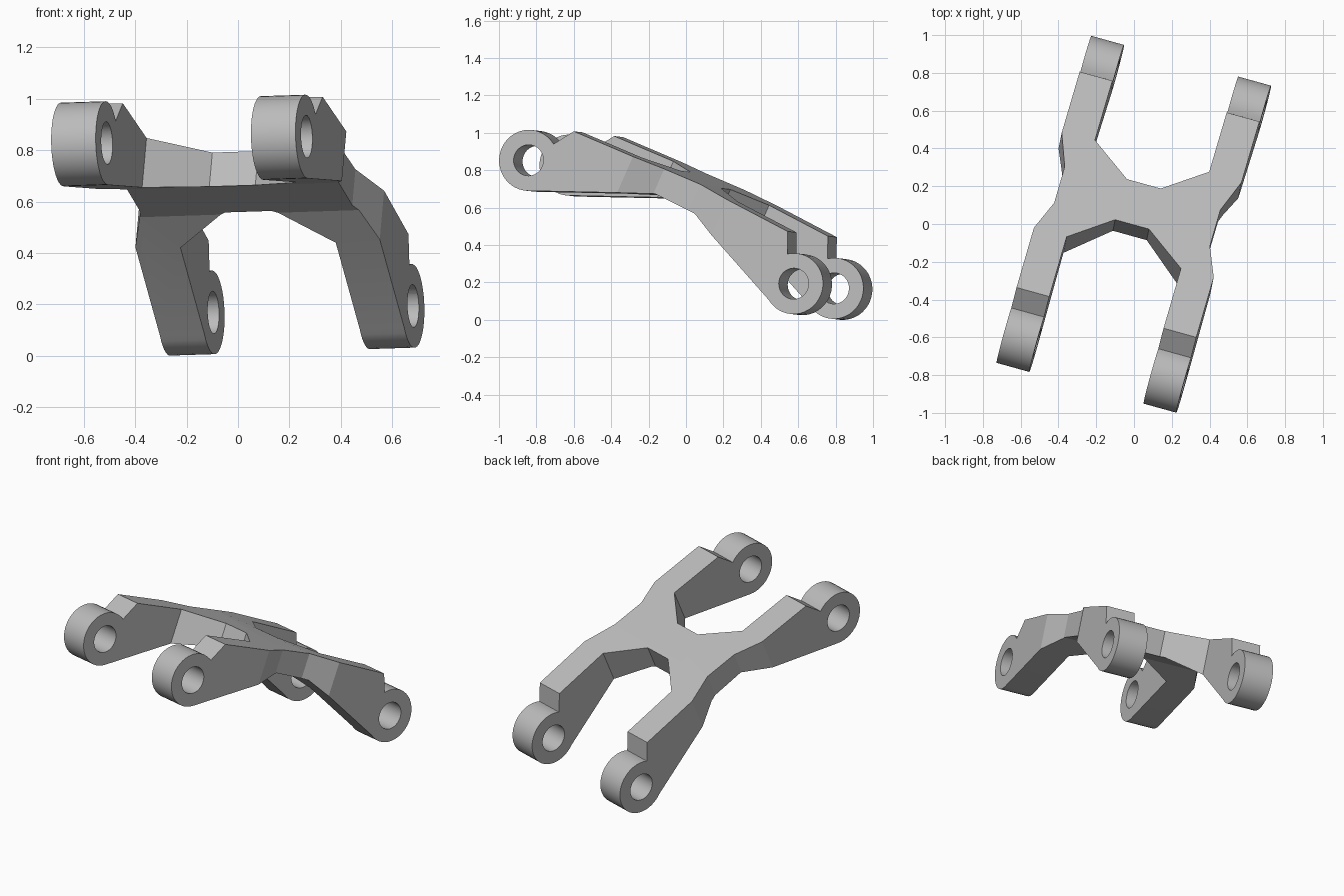
import bpy, bmesh, math
from mathutils import Matrix, Vector

cube = bpy.data.objects.get("Cube")
if cube:
    bpy.data.objects.remove(cube)

grey = bpy.data.materials.new("plain_grey")
grey.use_nodes = True
grey.diffuse_color = (0.5, 0.5, 0.5, 1)
grey.node_tree.nodes["Principled BSDF"].inputs["Base Color"].default_value = (0.5, 0.5, 0.5, 1)

FRONT, BACK = (-0.74, 0.845), (0.737, 0.185)   # eye centres in (y, z)
RING, BORE = 0.163, 0.083
INNER, OUTER, WAIST = 0.314, 0.494, 0.428


def prism(name, low, high):
    """Closed solid between two matching loops of points."""
    bm = bmesh.new()
    a = [bm.verts.new(p) for p in low]
    b = [bm.verts.new(p) for p in high]
    bm.faces.new(a)
    bm.faces.new(b)
    for i in range(len(a)):
        j = (i + 1) % len(a)
        bm.faces.new((a[i], a[j], b[j], b[i]))
    bmesh.ops.recalc_face_normals(bm, faces=bm.faces)
    mesh = bpy.data.meshes.new(name)
    bm.to_mesh(mesh)
    bm.free()
    mesh.materials.append(grey)
    obj = bpy.data.objects.new(name, mesh)
    bpy.context.collection.objects.link(obj)
    return obj


def arc(centre, start, end, steps):
    """Points around an eye, angles in degrees."""
    angles = [math.radians(start + (end - start) * i / steps) for i in range(steps + 1)]
    return [(centre[0] + RING * math.cos(t), centre[1] + RING * math.sin(t)) for t in angles]


def across(outline, half):
    return [[(x, y, z) for y, z in outline] for x in (-half, half)]


def combine(obj, cutter, operation):
    mod = obj.modifiers.new(operation, "BOOLEAN")
    mod.operation = operation
    mod.solver = "EXACT"
    mod.object = cutter
    bpy.context.view_layer.objects.active = obj
    bpy.ops.object.modifier_apply(modifier=mod.name)
    bpy.data.objects.remove(cutter)


# Side profile: front eye, sloping top, back eye, arched underside
profile = arc(FRONT, 270, 32, 28)
profile += [(-0.49, 1.0), (0.2, 0.717), (0.70, 0.465)]
profile += arc(BACK, 103, -148, 28)
profile += [(0.172, 0.56), (-0.056, 0.668)]
bracket = prism("bracket_body", *across(profile, OUTER))

# Plan outline of the four arms and bridge, half then mirrored; (x, y, top z)
half = [(0.093, -0.005, 0.80), (INNER, -0.16, 0.865), (INNER, -2, 1), (OUTER, -2, 1),
        (OUTER, -0.16, 0.865), (WAIST, -0.005, 0.80), (WAIST, 0.195, 0.72),
        (OUTER, 0.365, 0.635), (OUTER, 2, 0.5), (INNER, 2, 0.5),
        (INNER, 0.373, 0.63), (0.093, 0.22, 0.71)]
plan = half + [(-x, y, z) for x, y, z in reversed(half)]
LEAN = 0.45   # the outline is cut square to the sloping top
loops = [[(x, y + LEAN * (h - z), h) for x, y, z in plan] for h in (-0.5, 1.5)]
combine(bracket, prism("plan_cutter", *loops), "INTERSECT")

# Bores through the eyes
for centre in (FRONT, BACK):
    circle = [(centre[0] + BORE * math.cos(t), centre[1] + BORE * math.sin(t))
              for t in (math.tau * i / 32 for i in range(32))]
    combine(bracket, prism("bore_cutter", *across(circle, 1)), "DIFFERENCE")

# Turn and tilt the whole bracket about its middle
middle = Vector((0, 0, 0.5))
turn = Matrix.Rotation(math.radians(-15.5), 4, "Z") @ Matrix.Rotation(math.radians(-1.8), 4, "Y")
bracket.data.transform(Matrix.Translation(middle) @ turn @ Matrix.Translation(-middle))
lowest = min(v.co.z for v in bracket.data.vertices)
bracket.data.transform(Matrix.Translation((0, 0, -lowest)))

bpy.ops.object.select_all(action="DESELECT")
bracket.select_set(True)
bpy.context.view_layer.objects.active = bracket
bpy.ops.object.shade_smooth_by_angle(angle=math.radians(15))
